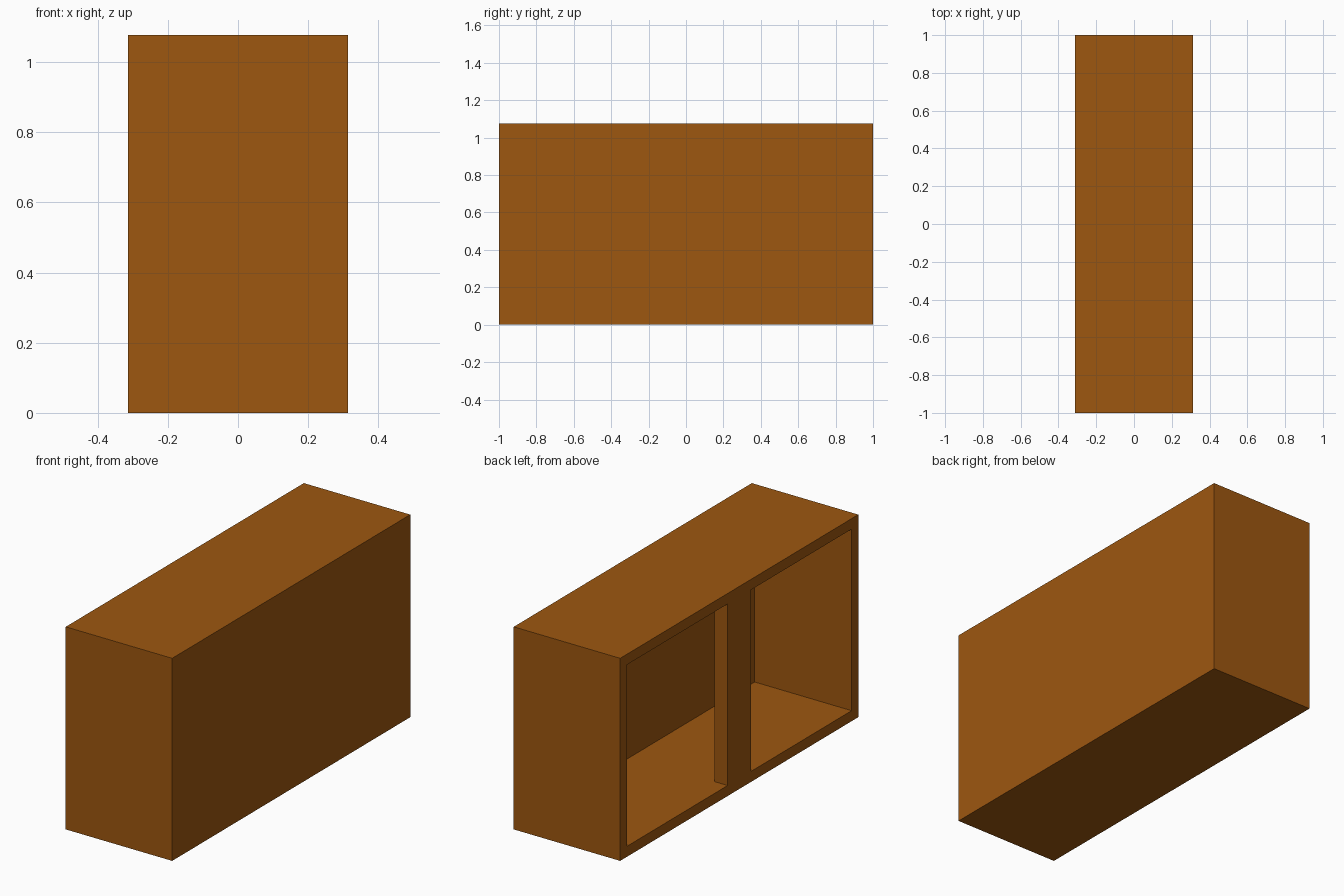
import bpy
import bmesh
from mathutils import Matrix, Vector

default = bpy.data.objects.get("Cube")
if default:
    bpy.data.objects.remove(default, do_unlink=True)

WIDTH, LENGTH, HEIGHT = 0.626, 2.0, 1.077
WALL = 0.056
POST_WIDTH, POST_DEPTH = 0.195, 0.076

wood = bpy.data.materials.new("brown wood")
colour = (0.34, 0.095, 0.005, 1)
wood.diffuse_color = colour
wood.use_nodes = True
wood.node_tree.nodes["Principled BSDF"].inputs["Base Color"].default_value = colour


def box(size, centre):
    bm = bmesh.new()
    place = Matrix.Translation(centre) @ Matrix.Diagonal((*size, 1))
    bmesh.ops.create_cube(bm, size=1, matrix=place)
    return bm


def finish(bm, name):
    bmesh.ops.recalc_face_normals(bm, faces=bm.faces)
    mesh = bpy.data.meshes.new(name)
    bm.to_mesh(mesh)
    bm.free()
    mesh.materials.append(wood)
    obj = bpy.data.objects.new(name, mesh)
    bpy.context.collection.objects.link(obj)
    return obj


# Cabinet shell: one side is inset to a rim and pushed in to make the cavity
shell = box((WIDTH, LENGTH, HEIGHT), (0, 0, HEIGHT / 2))
shell.normal_update()
opening = min(shell.faces, key=lambda f: f.calc_center_median().x)
bmesh.ops.inset_individual(shell, faces=[opening], thickness=WALL, use_even_offset=True)
inner = bmesh.ops.extrude_discrete_faces(shell, faces=[opening])["faces"]
bmesh.ops.translate(shell, verts=inner[0].verts, vec=Vector((WIDTH - WALL, 0, 0)))
finish(shell, "cabinet_shell")

# Centre post standing between the two openings, flush with the rim
post = box((POST_DEPTH, POST_WIDTH, HEIGHT - 2 * WALL),
           ((POST_DEPTH - WIDTH) / 2, 0, HEIGHT / 2))
finish(post, "centre_post")
